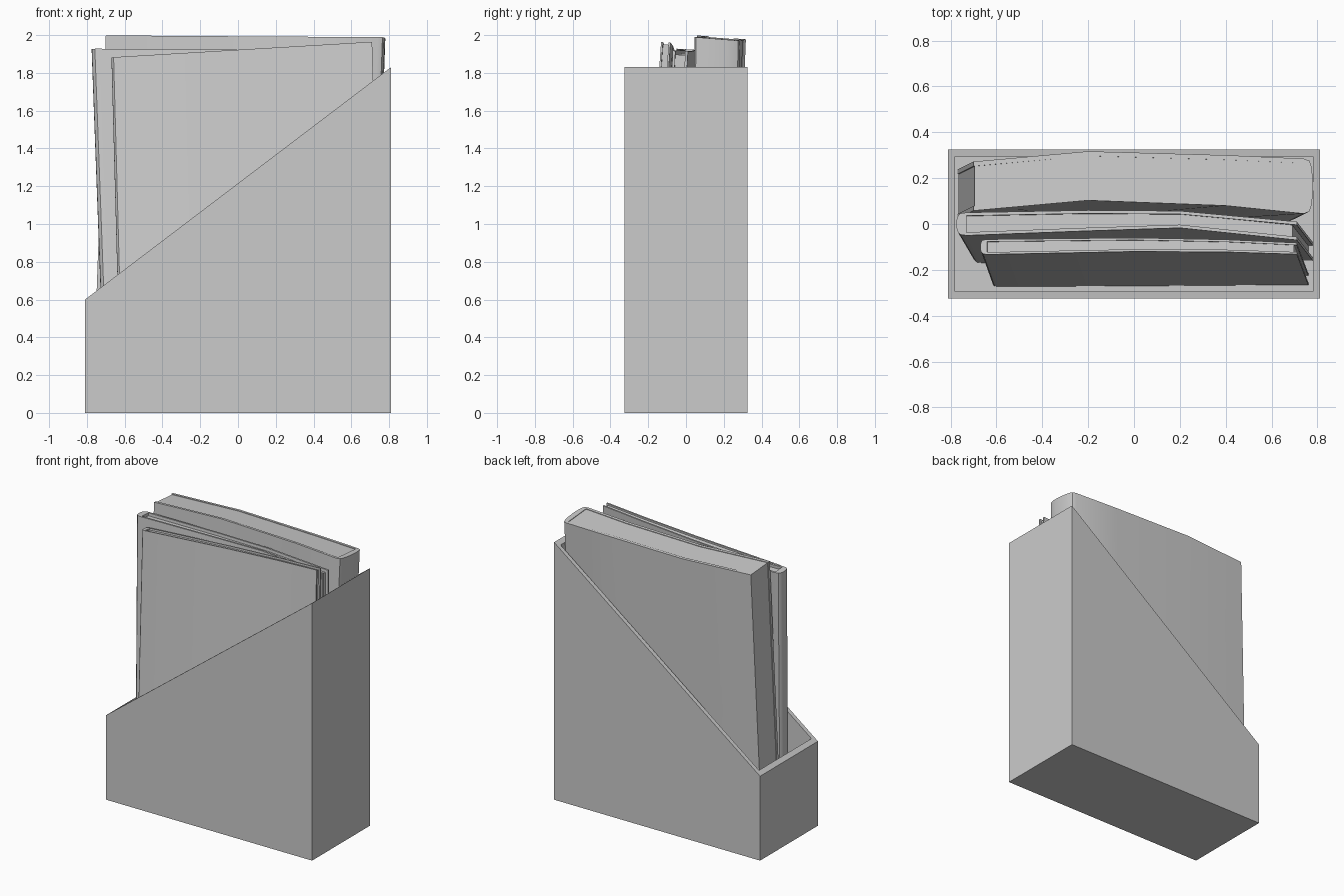
import bpy, bmesh, math

cube = bpy.data.objects.get("Cube")
if cube:
    bpy.data.objects.remove(cube)

grey = bpy.data.materials.new("plain grey")
grey.use_nodes = True
tone = (0.6, 0.6, 0.6, 1)
grey.diffuse_color = tone
grey.node_tree.nodes["Principled BSDF"].inputs["Base Color"].default_value = tone


def finish(bm, name, smooth=False):
    bmesh.ops.recalc_face_normals(bm, faces=bm.faces)
    mesh = bpy.data.meshes.new(name)
    bm.to_mesh(mesh)
    bm.free()
    mesh.materials.append(grey)
    obj = bpy.data.objects.new(name, mesh)
    bpy.context.collection.objects.link(obj)
    if smooth:
        bpy.ops.object.select_all(action="DESELECT")
        obj.select_set(True)
        bpy.context.view_layer.objects.active = obj
        bpy.ops.object.shade_smooth_by_angle(angle=math.radians(30))


def bridge(bm, a, b):
    n = len(a)
    for i in range(n):
        j = (i + 1) % n
        bm.faces.new((a[i], a[j], b[j], b[i]))


# Open holder with a slanted rim
HX, HY, WALL = 0.81, 0.325, 0.03
LOW, HIGH = 0.6, 1.83


def rim(x):
    return LOW + (HIGH - LOW) * (x + HX) / (2 * HX)


def holder():
    bm = bmesh.new()

    def ring(inset, z=None):
        w, d = HX - inset, HY - inset
        return [bm.verts.new((x, y, rim(x) if z is None else z))
                for x, y in ((-w, -d), (w, -d), (w, d), (-w, d))]

    rings = [ring(0, 0), ring(0), ring(WALL), ring(WALL, WALL)]
    for a, b in zip(rings, rings[1:]):
        bridge(bm, a, b)
    bm.faces.new(rings[0])
    bm.faces.new(rings[-1])
    finish(bm, "holder")


# Leaning prism: each outline point is (x, middle y, offset from middle)
def leaning_prism(name, outline, foot_mid, shift, top, foot=0.035):
    bm = bmesh.new()
    low = [bm.verts.new((x + shift, foot_mid + o, foot)) for x, m, o in outline]
    high = [bm.verts.new((x, m + o, top(x, o))) for x, m, o in outline]
    bridge(bm, low, high)
    bm.faces.new(low)
    bm.faces.new(high)
    finish(bm, name, True)


# Book: folded cover around a page block; stations run from spine to open end
def book(name, stations, bulge, foot_mid, shift, z_left, z_right, y_slope,
         recess, thick=0.014):
    spine_x, spine_m, spine_h = stations[0]
    side = 1 if spine_x > 0 else -1

    def top(x, o):
        return z_left + (z_right - z_left) * (x + 0.75) / 1.5 - y_slope * o

    outer_front = [(x, m, -h) for x, m, h in stations]
    outer_back = [(x, m, h) for x, m, h in stations]
    inner_front = [(x, m, thick - h) for x, m, h in stations]
    inner_back = [(x, m, h - thick) for x, m, h in stations]

    # rounded spine
    steps = 8
    arc = []
    for i in range(1, steps):
        a = math.pi * i / steps
        arc.append((spine_x + side * bulge * math.sqrt(math.sin(a)),
                    spine_m, -spine_h * math.cos(a)))

    cover = outer_front[::-1] + arc + outer_back + inner_back[::-1] + inner_front
    leaning_prism(name + "_cover", cover, foot_mid, shift, top)

    # page block, slightly short of the cover's open end
    def trim(points):
        x, m, o = points[-1]
        return points[:-1] + [(x + side * recess, m, o)]

    pages = trim(inner_front)[::-1] + trim(inner_back)
    leaning_prism(name + "_pages", pages, foot_mid, shift,
                  lambda x, o: top(x, o) - recess, 0.045)


holder()
book("back_book",
     [(0.74, 0.165, 0.12), (0.4, 0.19, 0.11), (-0.2, 0.21, 0.107), (-0.7, 0.165, 0.107)],
     0.04, 0.13, -0.07, 1.99, 1.98, 0.08, 0.004, 0.02)
book("middle_book",
     [(-0.73, 0, 0.05), (-0.2, 0.015, 0.045), (0.2, 0.02, 0.037), (0.71, -0.03, 0.04)],
     0.045, -0.12, 0.07, 1.925, 1.915, 0.06, 0.02)
book("front_book",
     [(-0.64, -0.1, 0.033), (0, -0.09, 0.03), (0.4, -0.095, 0.027), (0.71, -0.107, 0.025)],
     0.03, -0.24, 0.05, 1.875, 1.965, 0.08, 0.012, 0.01)
